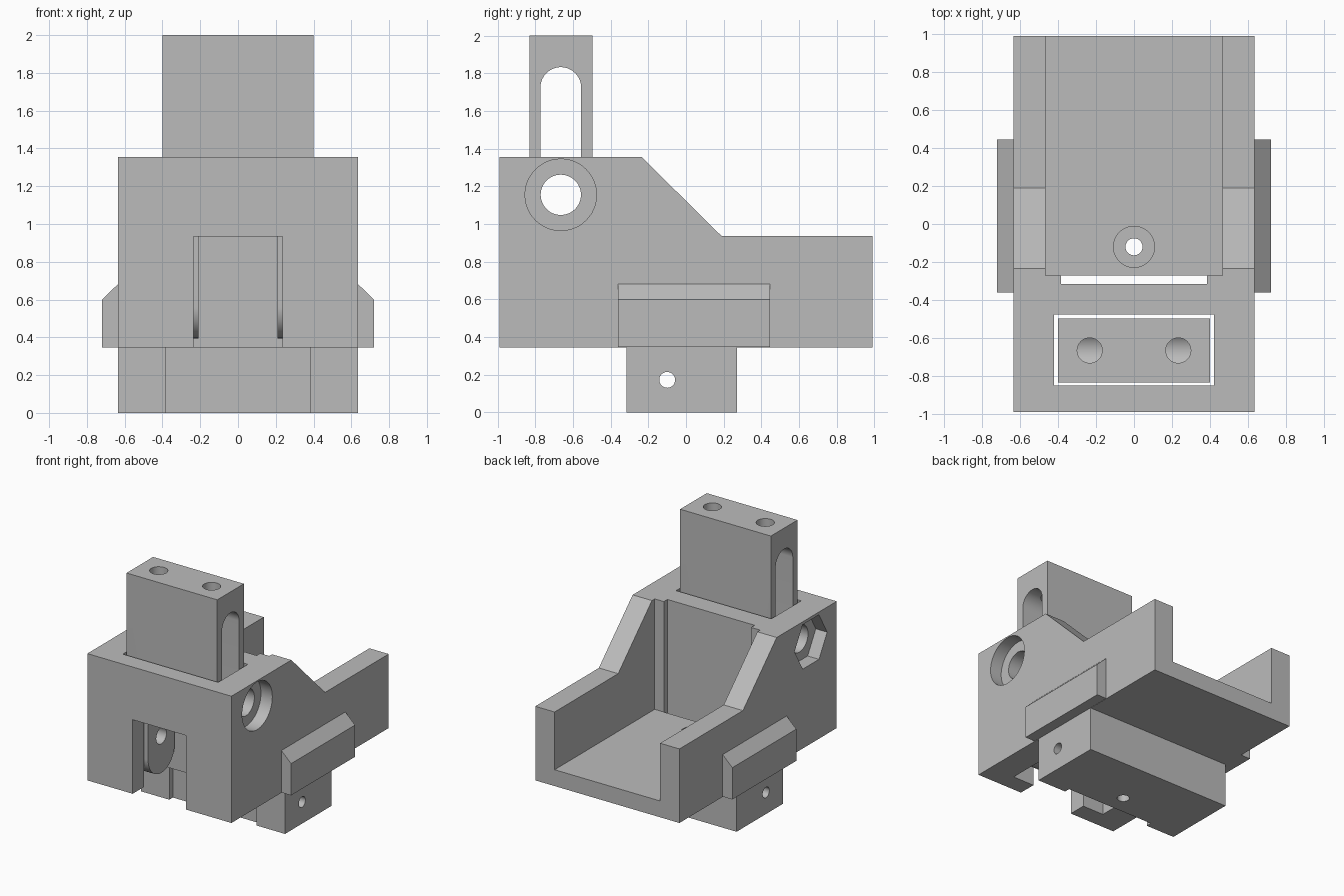
import bpy, bmesh, math
from mathutils import Vector

if "Cube" in bpy.data.objects:
    bpy.data.objects.remove(bpy.data.objects["Cube"], do_unlink=True)

grey = bpy.data.materials.new("plain_grey")
grey.use_nodes = True
colour = (0.5, 0.5, 0.5, 1)
grey.diffuse_color = colour
grey.node_tree.nodes["Principled BSDF"].inputs["Base Color"].default_value = colour


def prism(name, axis, profile, lo, hi):
    """Extrude a 2D profile along an axis; profile uses the other two axes in order."""
    def place(u, v, w):
        return {"x": (w, u, v), "y": (u, w, v), "z": (u, v, w)}[axis]
    bm = bmesh.new()
    face = bm.faces.new([bm.verts.new(place(u, v, lo)) for u, v in profile])
    grown = bmesh.ops.extrude_face_region(bm, geom=[face])["geom"]
    shift = Vector(place(0, 0, hi - lo))
    bmesh.ops.translate(bm, vec=shift, verts=[g for g in grown if isinstance(g, bmesh.types.BMVert)])
    bmesh.ops.recalc_face_normals(bm, faces=bm.faces)
    mesh = bpy.data.meshes.new(name)
    bm.to_mesh(mesh)
    bm.free()
    mesh.materials.append(grey)
    ob = bpy.data.objects.new(name, mesh)
    bpy.context.collection.objects.link(ob)
    return ob


def rect(u0, u1, v0, v1):
    return [(u0, v0), (u1, v0), (u1, v1), (u0, v1)]


def arc(u, v, r, start=0, sweep=360, n=48):
    count = n if sweep == 360 else n + 1
    angles = [math.radians(start + sweep * i / n) for i in range(count)]
    return [(u + r * math.cos(a), v + r * math.sin(a)) for a in angles]


def combine(ob, other, operation="DIFFERENCE"):
    """Apply a boolean and remove the helper."""
    other.hide_render = True
    mod = ob.modifiers.new("combine", "BOOLEAN")
    mod.object, mod.operation, mod.solver = other, operation, "EXACT"
    bpy.context.view_layer.update()
    result = bpy.data.meshes.new_from_object(ob.evaluated_get(bpy.context.evaluated_depsgraph_get()))
    ob.modifiers.clear()
    ob.data = result
    bpy.data.objects.remove(other, do_unlink=True)


def cut(ob, axis, profile, lo, hi):
    combine(ob, prism("cutter", axis, profile, lo, hi))


def finish(ob):
    bpy.ops.object.select_all(action="DESELECT")
    ob.select_set(True)
    bpy.context.view_layer.objects.active = ob
    bpy.ops.object.shade_smooth_by_angle(angle=math.radians(30))


BOLT_Y, BOLT_Z = -0.665, 1.155

# Housing with sloped shoulders, joined to the foot below
side = [(-0.99, 0.345), (0.99, 0.345), (0.99, 0.935), (0.19, 0.935), (-0.235, 1.355), (-0.99, 1.355)]
housing = prism("housing", "x", side, -0.635, 0.635)
combine(housing, prism("foot", "x", rect(-0.315, 0.27, 0, 0.4), -0.635, 0.635), "UNION")

# Rear tray, vertical channel, front opening and rear groove
cut(housing, "x", rect(-0.27, 1.2, 0.475, 1.6), -0.465, 0.465)
cut(housing, "z", rect(-0.42, 0.42, -0.85, -0.475), 0.1, 1.6)
cut(housing, "y", rect(-0.235, 0.235, 0.2, 0.935), -1.2, -0.7)
cut(housing, "z", rect(-0.385, 0.385, -0.315, -0.27), -0.1, 1.6)

# Clamp bolt hole, round recess on one side and hexagonal recess on the other
cut(housing, "x", arc(BOLT_Y, BOLT_Z, 0.107), -0.8, 0.8)
cut(housing, "x", arc(BOLT_Y, BOLT_Z, 0.19), 0.535, 0.8)
cut(housing, "x", arc(BOLT_Y, BOLT_Z, 0.205, n=6), -0.8, -0.535)

# Foot pin hole and recessed floor screw hole
cut(housing, "x", arc(-0.1, 0.172, 0.042, n=32), -0.8, 0.8)
cut(housing, "z", arc(0, -0.12, 0.045, n=32), -0.1, 0.6)
cut(housing, "z", arc(0, -0.12, 0.108), 0.4, 0.6)
finish(housing)

# Chamfered side rails
for name, s in (("left_rail", 1), ("right_rail", -1)):
    section = [(s * 0.62, 0.347), (s * 0.72, 0.347), (s * 0.72, 0.6), (s * 0.635, 0.682), (s * 0.62, 0.682)]
    finish(prism(name, "y", section, -0.36, 0.445))

# Sliding block with rounded lower end
outline = arc(BOLT_Y, 0.5625, 0.1675, 180, 180) + [(-0.4975, 2), (-0.8325, 2)]
slider = prism("slider", "x", outline, -0.4, 0.4)

# Long adjustment slot, fork gap, axle hole and two top holes
slot = arc(BOLT_Y, 1.725, 0.108, 0, 180) + arc(BOLT_Y, 1.13, 0.108, 180, 180)
cut(slider, "x", slot, -0.6, 0.6)
cut(slider, "x", rect(-1, -0.3, 0.2, 0.97), -0.21, 0.21)
cut(slider, "x", arc(BOLT_Y, 0.69, 0.065, n=32), -0.6, 0.6)
for x in (-0.233, 0.233):
    cut(slider, "z", arc(x, BOLT_Y, 0.066, n=32), 1.7, 2.2)
finish(slider)
